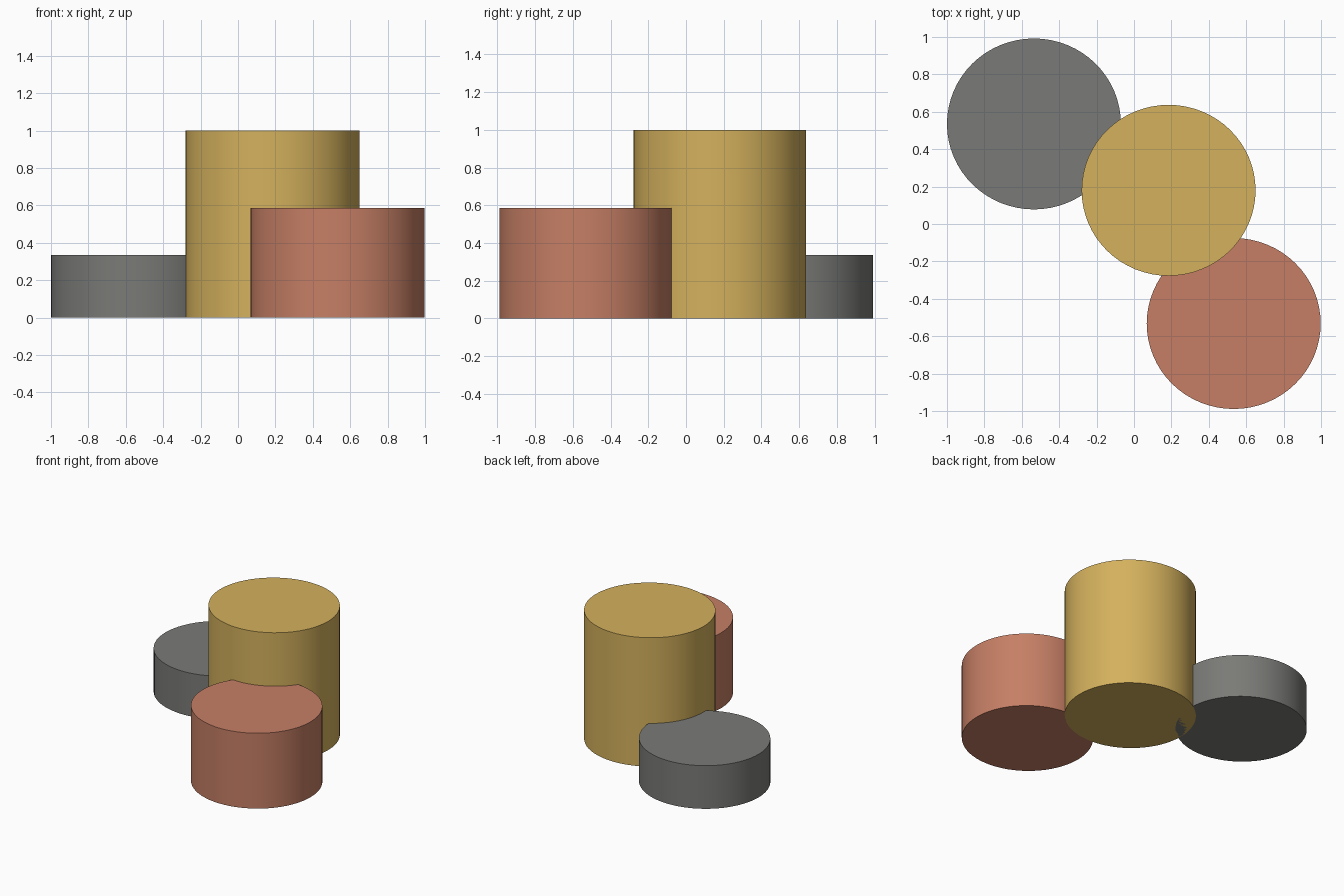
import bpy
import math

if "Cube" in bpy.data.objects:
    bpy.data.objects.remove(bpy.data.objects["Cube"])


def srgb(r, g, b):
    def lin(c):
        c /= 255
        return c / 12.92 if c <= 0.04045 else ((c + 0.055) / 1.055) ** 2.4
    return (lin(r), lin(g), lin(b), 1)


def block(name, colour_name, colour, x, y, height):
    # slightly oval drum standing on the ground
    bpy.ops.mesh.primitive_cylinder_add(vertices=64, radius=1, depth=1,
                                        location=(x, y, height / 2))
    ob = bpy.context.object
    ob.name = name
    ob.scale = (0.465, 0.457, height)
    bpy.ops.object.transform_apply(location=False, rotation=False, scale=True)
    bpy.ops.object.shade_smooth_by_angle(angle=math.radians(30))
    mat = bpy.data.materials.new(colour_name)
    mat.diffuse_color = colour
    mat.use_nodes = True
    mat.node_tree.nodes["Principled BSDF"].inputs["Base Color"].default_value = mat.diffuse_color
    ob.data.materials.append(mat)


# three podium drums: tall, medium, low
block("tall_drum", "gold", srgb(212, 177, 93), 0.185, 0.18, 1.0)
block("medium_drum", "terracotta", srgb(198, 127, 101), 0.533, -0.532, 0.585)
block("low_drum", "grey", srgb(122, 122, 119), -0.535, 0.535, 0.335)
